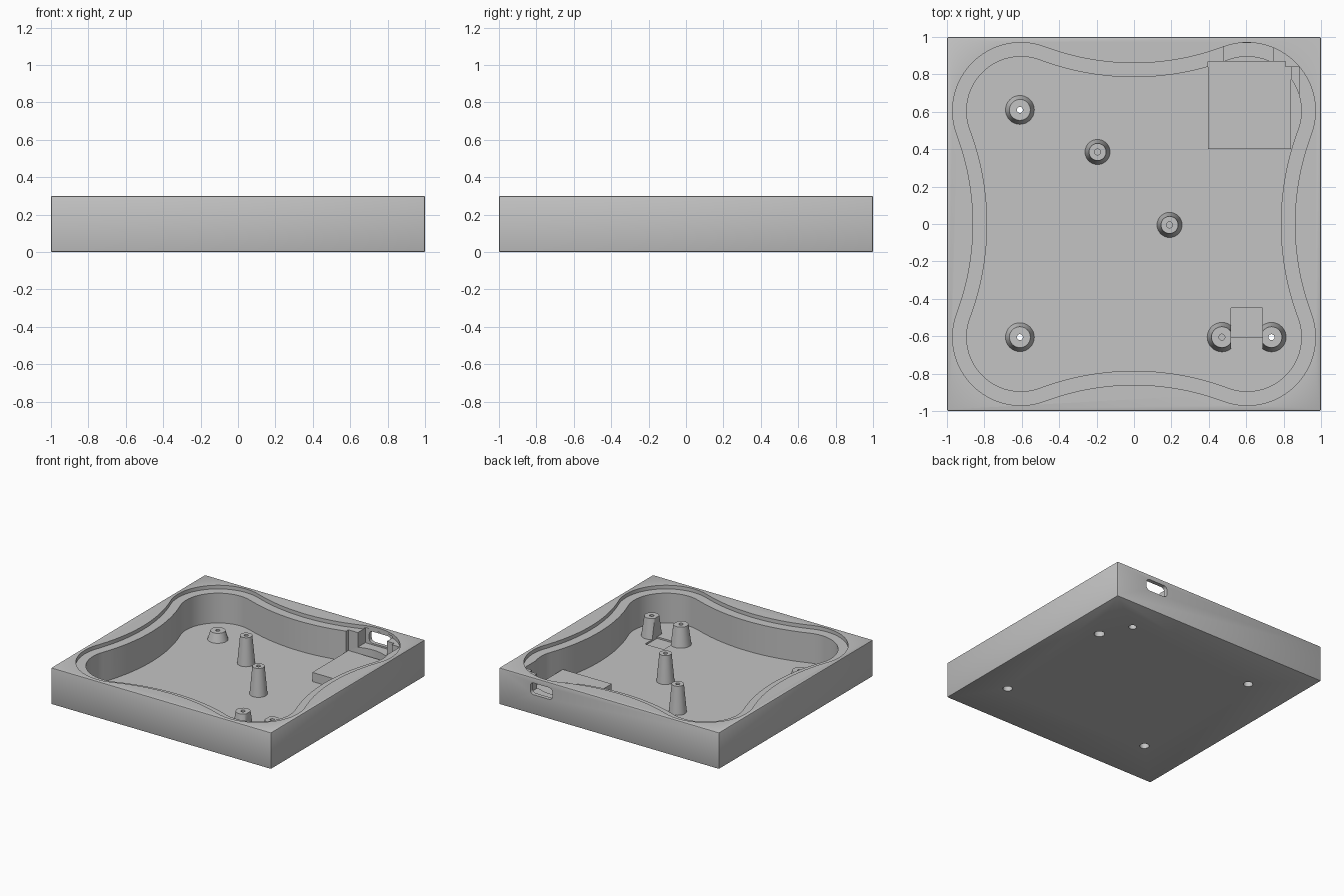
import bpy, bmesh
from math import radians, cos, sin, atan2, hypot, pi
from mathutils import Matrix, Vector

cube = bpy.data.objects.get("Cube")
if cube:
    bpy.data.objects.remove(cube, do_unlink=True)

grey = bpy.data.materials.new("matte_grey")
grey.use_nodes = True
GREY = (0.55, 0.55, 0.55, 1)
grey.diffuse_color = GREY
grey.node_tree.nodes["Principled BSDF"].inputs["Base Color"].default_value = GREY


def make(name, bm):
    bmesh.ops.recalc_face_normals(bm, faces=bm.faces)
    mesh = bpy.data.meshes.new(name)
    bm.to_mesh(mesh)
    bm.free()
    mesh.materials.append(grey)
    obj = bpy.data.objects.new(name, mesh)
    bpy.context.collection.objects.link(obj)
    return obj


def box(name, x0, x1, y0, y1, z0, z1):
    bm = bmesh.new()
    mat = Matrix.Translation(((x0 + x1) / 2, (y0 + y1) / 2, (z0 + z1) / 2))
    size = Matrix.Diagonal((x1 - x0, y1 - y0, z1 - z0, 1))
    bmesh.ops.create_cube(bm, size=1, matrix=mat @ size)
    return make(name, bm)


def cone(name, x, y, r0, r1, z0, z1):
    bm = bmesh.new()
    bmesh.ops.create_cone(bm, cap_ends=True, segments=32, radius1=r0, radius2=r1, depth=z1 - z0,
                          matrix=Matrix.Translation((x, y, (z0 + z1) / 2)))
    return make(name, bm)


def prism(name, points, offset):
    bm = bmesh.new()
    face = bm.faces.new([bm.verts.new(p) for p in points])
    ext = bmesh.ops.extrude_face_region(bm, geom=[face])
    verts = [v for v in ext["geom"] if isinstance(v, bmesh.types.BMVert)]
    bmesh.ops.translate(bm, verts=verts, vec=offset)
    return make(name, bm)


def combine(obj, tool, operation):
    """Apply an exact boolean, then drop the helper."""
    tool.hide_render = True
    mod = obj.modifiers.new("boolean", "BOOLEAN")
    mod.solver = "EXACT"
    mod.operation = operation
    mod.object = tool
    bpy.context.view_layer.update()
    graph = bpy.context.evaluated_depsgraph_get()
    mesh = bpy.data.meshes.new_from_object(obj.evaluated_get(graph))
    obj.modifiers.clear()
    obj.data = mesh
    bpy.data.objects.remove(tool, do_unlink=True)


def cut(tool):
    combine(tray, tool, "DIFFERENCE")


def add(tool):
    combine(tray, tool, "UNION")


def outline(radius, z):
    """Four round corners joined by tangent arcs that bow inward."""
    c, centre = 0.605, 2.214
    reach = hypot(c, centre - c) - radius
    tilt = atan2(c, centre - c)
    pts = []
    for k in range(4):
        turn = Matrix.Rotation(k * pi / 2, 3, "Z")
        for i in range(25):
            a = -tilt + (pi / 2 + 2 * tilt) * i / 24
            pts.append(turn @ Vector((c + radius * cos(a), c + radius * sin(a), z)))
        for i in range(1, 20):
            a = -pi / 2 + tilt - 2 * tilt * i / 20
            pts.append(turn @ Vector((reach * cos(a), centre + reach * sin(a), z)))
    return pts


FLOOR, LEDGE, BLOCK = 0.025, 0.27, 0.10

# Square body with lightly softened edges
tray = box("tray", -1, 1, -1, 1, 0, 0.3)
bm = bmesh.new()
bm.from_mesh(tray.data)
bmesh.ops.bevel(bm, geom=bm.edges[:], offset=0.008, segments=2, profile=0.5, affect="EDGES")
bm.to_mesh(tray.data)
bm.free()

# Lid ledge and main cavity
cut(prism("lid_recess", outline(0.365, LEDGE), (0, 0, 0.2)))
cut(prism("cavity", outline(0.29, FLOOR), (0, 0, 0.4)))

# Pockets in the wall around the corner block
cut(box("block_pocket", 0.395, 0.81, 0.5, 0.87, BLOCK, 0.28))
cut(box("corner_pocket", 0.7, 0.84, 0.5, 0.84, BLOCK, 0.28))
cut(box("socket_pocket", 0.48, 0.745, 0.8, 0.968, 0.15, 0.28))
cut(box("side_pocket", 0.8, 0.882, 0.67, 0.84, 0.13, 0.28))
add(box("corner_block", 0.395, 0.84, 0.40, 0.87, 0.01, BLOCK))

# Rounded socket opening through the back wall
slot = []
for k, (sx, sz) in enumerate([(1, 1), (-1, 1), (-1, -1), (1, -1)]):
    for i in range(7):
        a = (k + i / 6) * pi / 2
        slot.append((0.615 + sx * 0.07 + 0.03 * cos(a), 0.9, 0.21 + sz * 0.018 + 0.03 * sin(a)))
cut(prism("socket_opening", slot, (0, 0.2, 0)))

# Tapered screw posts: x, y, base radius, top radius, height
posts = [
    (-0.61, 0.61, 0.08, 0.056, 0.097),
    (-0.61, -0.605, 0.08, 0.056, 0.097),
    (0.47, -0.605, 0.08, 0.056, 0.187),
    (0.735, -0.605, 0.08, 0.056, 0.187),
    (-0.195, 0.385, 0.068, 0.046, 0.253),
    (0.19, -0.005, 0.068, 0.046, 0.253),
]
for x, y, r0, r1, top in posts:
    add(cone("screw_post", x, y, r0, r1, 0.015, top))

# Clearance between the paired posts, with a shallow floor recess
cut(box("post_clearance", 0.518, 0.687, -0.72, -0.45, FLOOR, 0.25))
cut(box("floor_recess", 0.518, 0.687, -0.605, -0.45, 0.012, 0.1))

# Post holes: three run right through with a wide screw head seat below
through = (0, 1, 3)
for i, (x, y, r0, r1, top) in enumerate(posts):
    start = -0.05 if i in through else top - 0.08
    cut(cone("screw_hole", x, y, 0.016, 0.016, start, top + 0.05))
    if i in through:
        cut(cone("screw_seat", x, y, 0.036, 0.036, -0.05, 0.05))

# Blind holes under the corner block
cut(cone("large_blind_hole", 0.735, 0.47, 0.04, 0.04, -0.05, 0.06))
cut(cone("small_blind_hole", 0.61, 0.71, 0.03, 0.03, -0.05, 0.06))

bpy.ops.object.select_all(action="DESELECT")
tray.select_set(True)
bpy.context.view_layer.objects.active = tray
bpy.ops.object.shade_smooth_by_angle(angle=radians(30))
